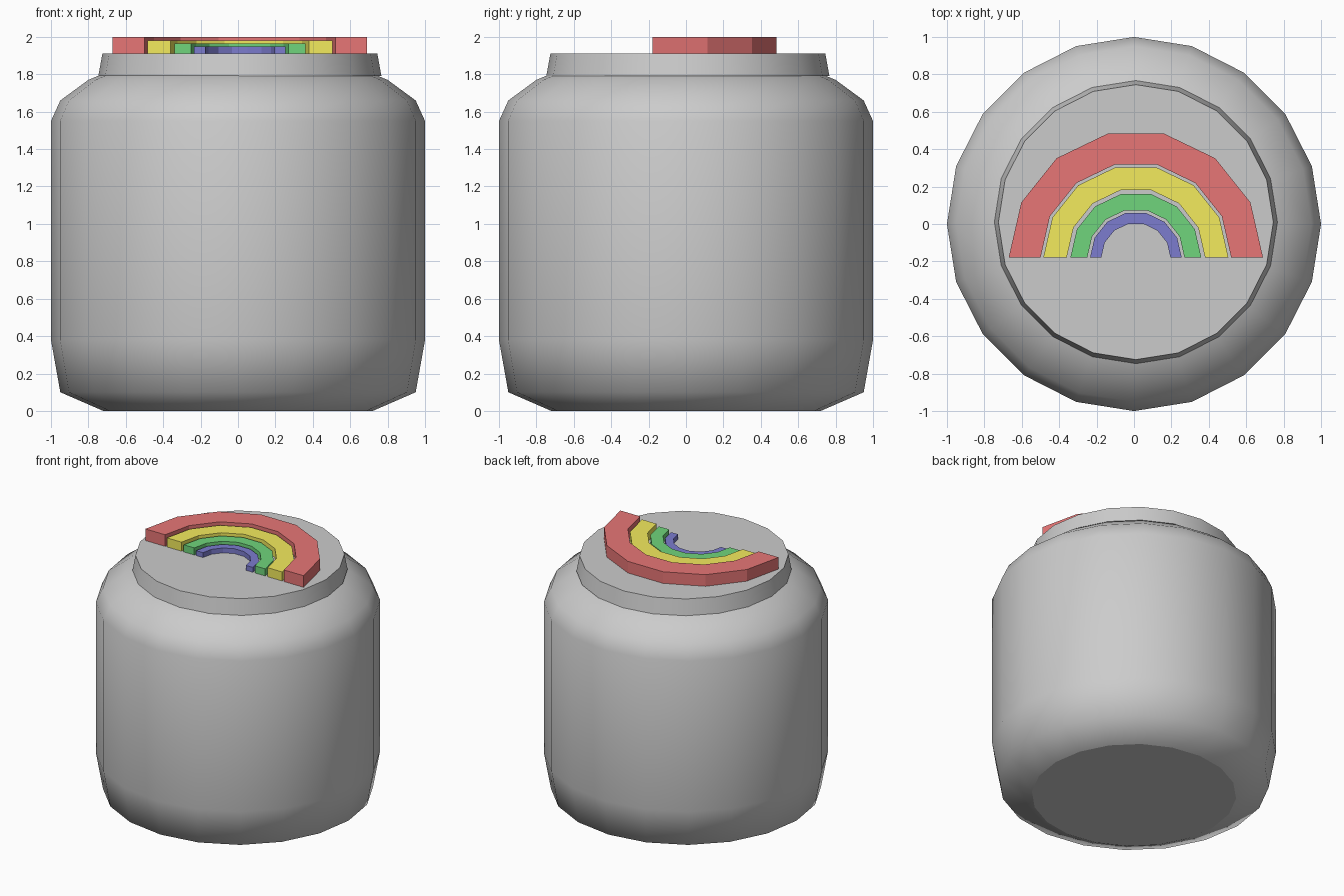
import bpy, bmesh
from math import cos, sin, pi

if "Cube" in bpy.data.objects:
    bpy.data.objects.remove(bpy.data.objects["Cube"])

SIDES = 20


def make_object(name, bm, color=None):
    bmesh.ops.recalc_face_normals(bm, faces=bm.faces)
    mesh = bpy.data.meshes.new(name)
    bm.to_mesh(mesh)
    bm.free()
    obj = bpy.data.objects.new(name, mesh)
    bpy.context.collection.objects.link(obj)
    if color:
        mat = bpy.data.materials.new(name + "_colour")
        mat.diffuse_color = (*color, 1)
        mat.use_nodes = True
        mat.node_tree.nodes["Principled BSDF"].inputs["Base Color"].default_value = mat.diffuse_color
        mesh.materials.append(mat)
    return obj


def lathe(name, profile, cx=0, cy=0):
    """Closed round solid: smooth walls, flat end caps."""
    bm = bmesh.new()
    rings = [[bm.verts.new((cx + r * cos(2 * pi * i / SIDES),
                            cy + r * sin(2 * pi * i / SIDES), z))
              for i in range(SIDES)] for r, z in profile]
    for a, b in zip(rings, rings[1:]):
        for i in range(SIDES):
            j = (i + 1) % SIDES
            bm.faces.new((a[i], a[j], b[j], b[i])).smooth = True
    bm.faces.new(rings[0])
    bm.faces.new(rings[-1])
    return make_object(name, bm)


def arch(name, outer, inner, top, color, bottom=1.91, cx=0.01, cy=-0.18, segs=7):
    """Flat half-ring lying on the lid, extruded upward."""
    bm = bmesh.new()

    def arc(r):
        return [bm.verts.new((cx + r * cos(pi * i / segs),
                              cy + r * sin(pi * i / segs), bottom))
                for i in range(segs + 1)]
    o, n = arc(outer), arc(inner)
    faces = [bm.faces.new((o[i], o[i + 1], n[i + 1], n[i])) for i in range(segs)]
    ext = bmesh.ops.extrude_face_region(bm, geom=faces, use_keep_orig=True)
    verts = [g for g in ext["geom"] if isinstance(g, bmesh.types.BMVert)]
    bmesh.ops.translate(bm, verts=verts, vec=(0, 0, top - bottom))
    return make_object(name, bm, color)


# Jar body with rounded base and shoulder
lathe("jar_body", [(0.72, 0), (0.95, 0.10), (1, 0.38), (1, 1.55),
                   (0.95, 1.66), (0.80, 1.77), (0.74, 1.795)])

# Lid, sitting slightly off centre
lathe("jar_lid", [(0.757, 1.79), (0.735, 1.91)], 0.01, 0.01)

# Rainbow on the lid, stepping down toward the middle
for name, outer, inner, top, color in (
        ("red_arch", 0.68, 0.51, 2.0, (0.8, 0.18, 0.18)),
        ("yellow_arch", 0.495, 0.37, 1.98, (0.9, 0.83, 0.11)),
        ("green_arch", 0.35, 0.26, 1.965, (0.16, 0.66, 0.2)),
        ("blue_arch", 0.245, 0.185, 1.948, (0.2, 0.2, 0.62))):
    arch(name, outer, inner, top, color)
